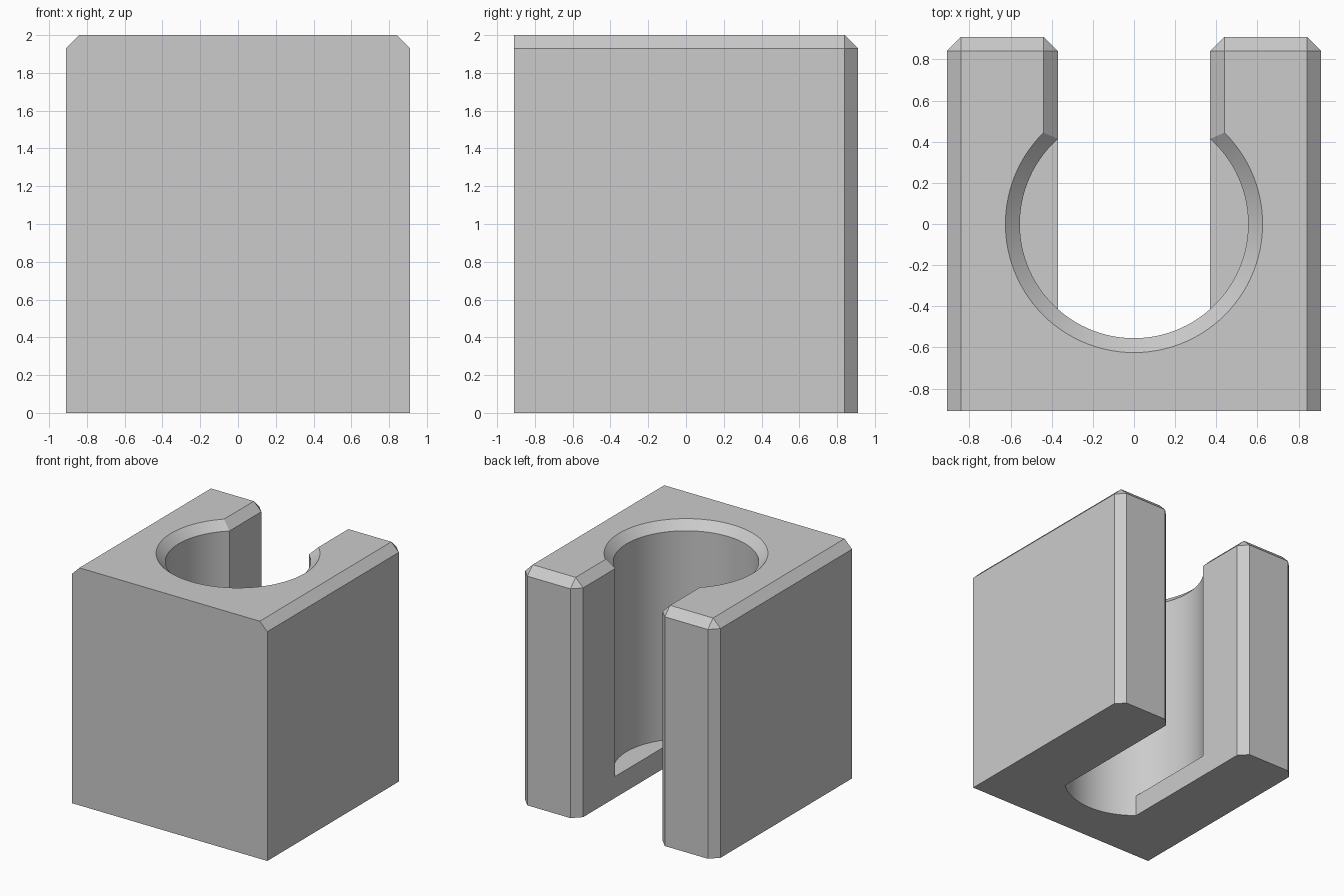
import bpy, bmesh, math

if "Cube" in bpy.data.objects:
    bpy.data.objects.remove(bpy.data.objects["Cube"])

HALF, TOP, BEVEL = 0.91, 2.0, 0.07   # block half width, height, chamfer size
SLOT, HOLE, LEDGE = 0.37, 0.555, 0.18  # slot half width, bore radius, ledge height


def bore(radius, opening):
    """Bore outline from the right slot edge, round the front, to the left one."""
    a = math.acos(opening / radius)
    b = math.acos(SLOT / HOLE)           # split exactly where the slot walls meet the bore
    stops = [(a, -b, 28), (-b, b - math.pi, 24), (b - math.pi, -math.pi - a, 28)]
    angles = [s + (e - s) * i / n for s, e, n in stops for i in range(n)]
    angles.append(-math.pi - a)
    return [(radius * math.cos(t), radius * math.sin(t)) for t in angles]


def outline(right_side, arc):
    """Close a counter-clockwise outline by mirroring its right side."""
    return right_side + arc + [(-x, y) for x, y in reversed(right_side)]


inner, cut = HALF - BEVEL, SLOT + BEVEL
side = [(HALF, -HALF), (HALF, inner), (inner, HALF), (cut, HALF), (SLOT, inner)]
top_side = [(inner, -HALF), (inner, inner), (inner, inner), (cut, inner), (cut, inner)]

full = outline(side, bore(HOLE, SLOT))
narrow = outline(side, [(max(-SLOT, min(SLOT, x)), y) for x, y in bore(HOLE, SLOT)])
top = outline(top_side, bore(HOLE + BEVEL, cut))

# Stack of outlines: base slot, ledge, bore wall, top chamfer
layers = [(narrow, 0), (narrow, LEDGE), (full, LEDGE), (full, TOP - BEVEL), (top, TOP)]

bm = bmesh.new()
cache = {}


def vert(x, y, z):
    key = (round(x, 4), round(y, 4), round(z, 4))
    if key not in cache:
        cache[key] = bm.verts.new((x, y, z))
    return cache[key]


def face(verts):
    verts = list(dict.fromkeys(verts))
    if len(verts) > 2 and not bm.faces.get(verts):
        bm.faces.new(verts)


rings = [[vert(x, y, z) for x, y in pts] for pts, z in layers]
count = len(full)
for low, high in zip(rings, rings[1:]):
    for i in range(count):
        j = (i + 1) % count
        face([low[i], low[j], high[j], high[i]])
face(rings[0][::-1])   # underside
face(rings[-1])        # top

mesh = bpy.data.meshes.new("slotted_block")
bm.to_mesh(mesh)
bm.free()

grey = bpy.data.materials.new("grey")
grey.diffuse_color = (0.6, 0.6, 0.6, 1)
grey.use_nodes = True
grey.node_tree.nodes["Principled BSDF"].inputs["Base Color"].default_value = grey.diffuse_color
mesh.materials.append(grey)

block = bpy.data.objects.new("slotted_block", mesh)
bpy.context.collection.objects.link(block)
bpy.context.view_layer.objects.active = block
block.select_set(True)
bpy.ops.object.shade_smooth_by_angle(angle=math.radians(25))
